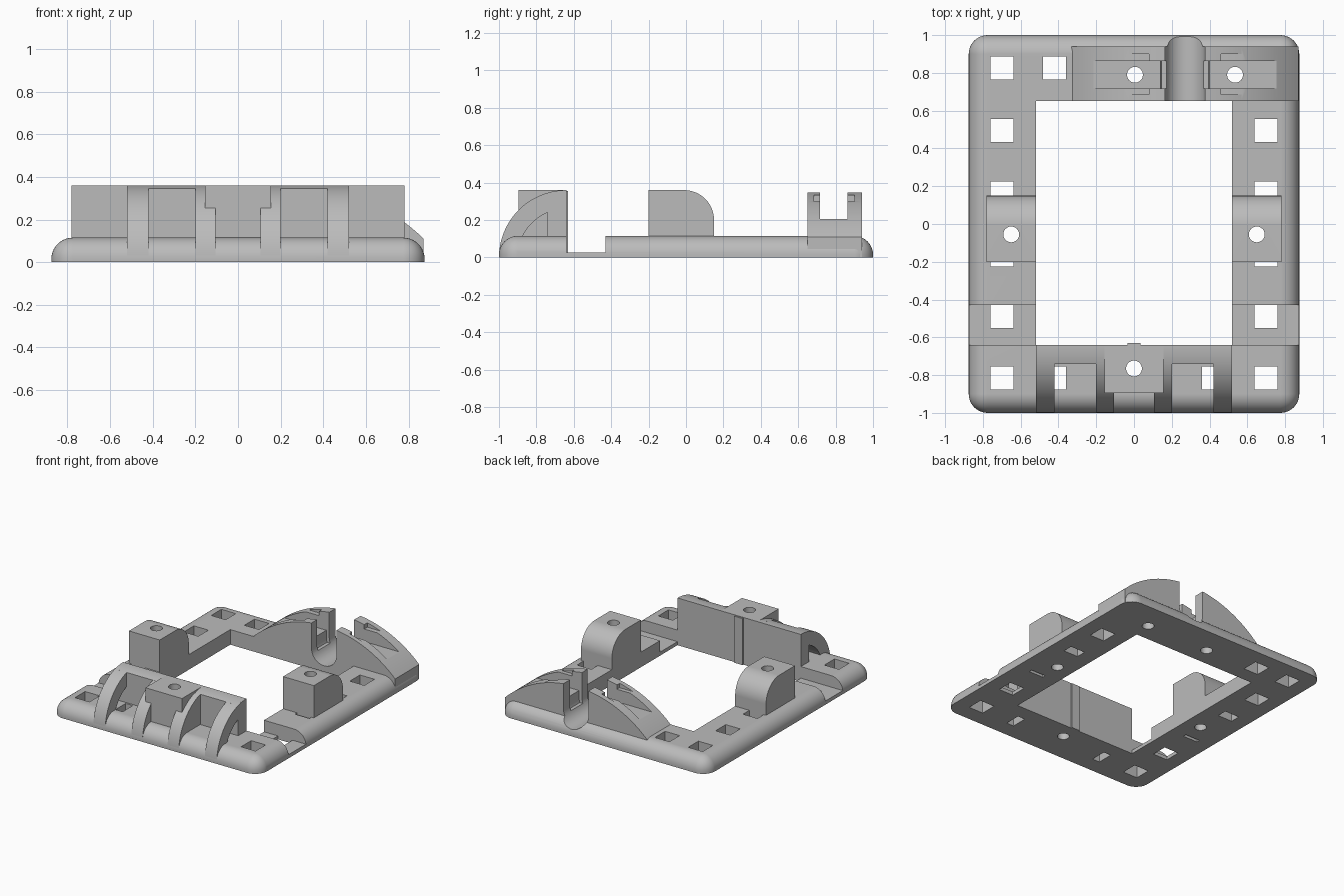
import bpy, bmesh, math
from mathutils import Matrix

if "Cube" in bpy.data.objects:
    bpy.data.objects.remove(bpy.data.objects["Cube"])

grey = bpy.data.materials.new("plain_grey")
grey.use_nodes = True
GREY = (0.5, 0.5, 0.5, 1)
grey.diffuse_color = GREY
grey.node_tree.nodes["Principled BSDF"].inputs["Base Color"].default_value = GREY


def make(name, bm):
    bmesh.ops.recalc_face_normals(bm, faces=bm.faces[:])
    mesh = bpy.data.meshes.new(name)
    bm.to_mesh(mesh)
    bm.free()
    mesh.materials.append(grey)
    obj = bpy.data.objects.new(name, mesh)
    bpy.context.collection.objects.link(obj)
    return obj


def box(name, x, y, z, bevel=0):
    bm = bmesh.new()
    bmesh.ops.create_cube(bm, size=1)
    for v in bm.verts:
        v.co = [r[0] if c < 0 else r[1] for c, r in zip(v.co, (x, y, z))]
    if bevel:
        # round every edge except the ones around the underside
        edges = [e for e in bm.edges if max(v.co.z for v in e.verts) > z[0]]
        bmesh.ops.bevel(bm, geom=edges, offset=bevel, segments=10,
                        profile=0.5, affect='EDGES')
    return make(name, bm)


def prism(name, points, axis, start, end):
    """Extrude a (horizontal, z) outline along the x or y axis."""
    bm = bmesh.new()
    place = (lambda h, z: (start, h, z)) if axis == 'x' else (lambda h, z: (h, start, z))
    face = bm.faces.new([bm.verts.new(place(h, z)) for h, z in points])
    new = bmesh.ops.extrude_face_region(bm, geom=[face])["geom"]
    move = (end - start, 0, 0) if axis == 'x' else (0, end - start, 0)
    bmesh.ops.translate(bm, vec=move, verts=[g for g in new if isinstance(g, bmesh.types.BMVert)])
    return make(name, bm)


def arc(ch, cz, r, a, b, n=24):
    return [(ch + r * math.cos(math.radians(a + (b - a) * i / n)),
             cz + r * math.sin(math.radians(a + (b - a) * i / n))) for i in range(n + 1)]


def bore(x, y):
    bm = bmesh.new()
    bmesh.ops.create_cone(bm, cap_ends=True, segments=32, radius1=0.042, radius2=0.042,
                          depth=2, matrix=Matrix.Translation((x, y, 0)))
    return make("cutter", bm)


def cut(obj, *cutters, operation='DIFFERENCE'):
    for c in cutters:
        c.hide_render = True
        mod = obj.modifiers.new("cut", 'BOOLEAN')
        mod.operation, mod.solver, mod.object = operation, 'EXACT', c
        graph = bpy.context.evaluated_depsgraph_get()
        mesh = bpy.data.meshes.new_from_object(obj.evaluated_get(graph))
        obj.modifiers.clear()
        obj.data = mesh
        bpy.data.objects.remove(c)


TOP = 0.115      # frame thickness
HIGH = 0.36      # height of the blocks
parts = []

# Frame with opening, square holes and the low notch across both sides
frame = box("frame", (-0.875, 0.875), (-1, 1), (0, TOP), 0.1)
cut(frame, box("cutter", (-0.52, 0.52), (-0.64, 0.65), (-1, 1)),
    box("cutter", (-1, 1), (-0.64, -0.43), (0.027, 1)))
spots = [(s * 0.7, y) for s in (-1, 1) for y in (0.495, 0.165, -0.165, -0.49, -0.815)]
spots += [(-0.7, 0.825), (-0.42, 0.825), (-0.42, -0.815), (0.42, -0.815)]
H = 0.061
for x, y in spots:
    cut(frame, box("cutter", (x - H, x + H), (y - H, y + H), (-1, 1)))
parts.append(frame)

# Side blocks, rounded towards the back
outline = [(-0.2, 0), (0.15, 0)] + arc(-0.01, HIGH - 0.16, 0.16, 0, 90, 16) + [(-0.2, HIGH)]
for side, s in (("left", 1), ("right", -1)):
    block = prism(side + "_block", outline, 'x', s * 0.52, s * 0.78)
    cut(block, bore(s * 0.65, -0.055))
    parts.append(block)

# Front housing: wall, quarter-round ribs, centre block and ridge
CY, R = -0.64, 0.36
wall_start = math.degrees(math.acos(0.1 / R))
wall = prism("front_wall", [(CY, 0), (CY - 0.1, 0)] + arc(CY, 0, R, 180 - wall_start, 90, 8),
             'x', -0.515, 0.515)
centre = box("front_centre_block", (-0.155, 0.155), (-0.895, CY), (0, HIGH))
for part in (wall, centre):
    cut(part, bore(0, -0.765))
    parts.append(part)
parts.append(box("front_ridge", (-0.035, 0.035), (CY, CY + 0.01), (0, HIGH - 0.005)))
quarter = [(CY, 0)] + arc(CY, 0, R, 180, 90)
inner = arc(CY, 0, 0.26, 180 - math.degrees(math.asin(TOP / 0.26)),
            180 - math.degrees(math.acos(0.1 / 0.26)), 12)
for side, s in (("left", 1), ("right", -1)):
    outer_rib = prism(side + "_outer_rib", quarter, 'x', s * 0.42, s * 0.52)
    cut(outer_rib, prism("cutter", inner + [(CY - 0.1, TOP)], 'x', s * 0.3, s * 0.6))
    parts += [outer_rib, prism(side + "_inner_rib", quarter, 'x', s * 0.105, s * 0.2)]

# Rear arch with a U-shaped cradle, a long groove and clip pockets
CX, RA, PEAK = 0.27, 0.858, 0.355
half = math.degrees(math.asin(0.6 / RA))
arch = prism("rear_arch", [(CX - 0.6, 0), (CX + 0.6, 0)]
             + arc(CX, PEAK - RA, RA, 90 - half, 90 + half, 48), 'y', 0.65, 0.94)


def cradle(r, y0, y1):
    return prism("cutter", [(CX + r, 1), (CX - r, 1)] + arc(CX, 0.155, r, 180, 360), 'y', y0, y1)


cut(arch, box("cutter", (-1, 2), (0.717, 0.863), (0.205, 1)),
    cradle(0.105, 0.5, 1.2), cradle(0.13, 0.717, 0.863))
for s in (-1, 1):
    ends = sorted((CX + s * 0.19, CX + s * 0.4))
    cut(arch, box("cutter", ends, (0.685, 0.9), (0.3, 1)))
    for part in (arch, frame):
        cut(part, bore(CX + s * 0.265, 0.79))
cut(frame, cradle(0.105, 0.5, 1.2))
for x, y in ((0.65, -0.055), (-0.65, -0.055), (0, -0.765)):
    cut(frame, bore(x, y))
parts.append(arch)

# Smooth the curved faces and keep the edges crisp
for obj in bpy.context.selected_objects:
    obj.select_set(False)
for obj in parts:
    obj.select_set(True)
bpy.context.view_layer.objects.active = frame
bpy.ops.object.shade_smooth_by_angle(angle=math.radians(30))
for obj in parts:
    mod = obj.modifiers.new("even_shading", 'WEIGHTED_NORMAL')
    mod.keep_sharp = True
